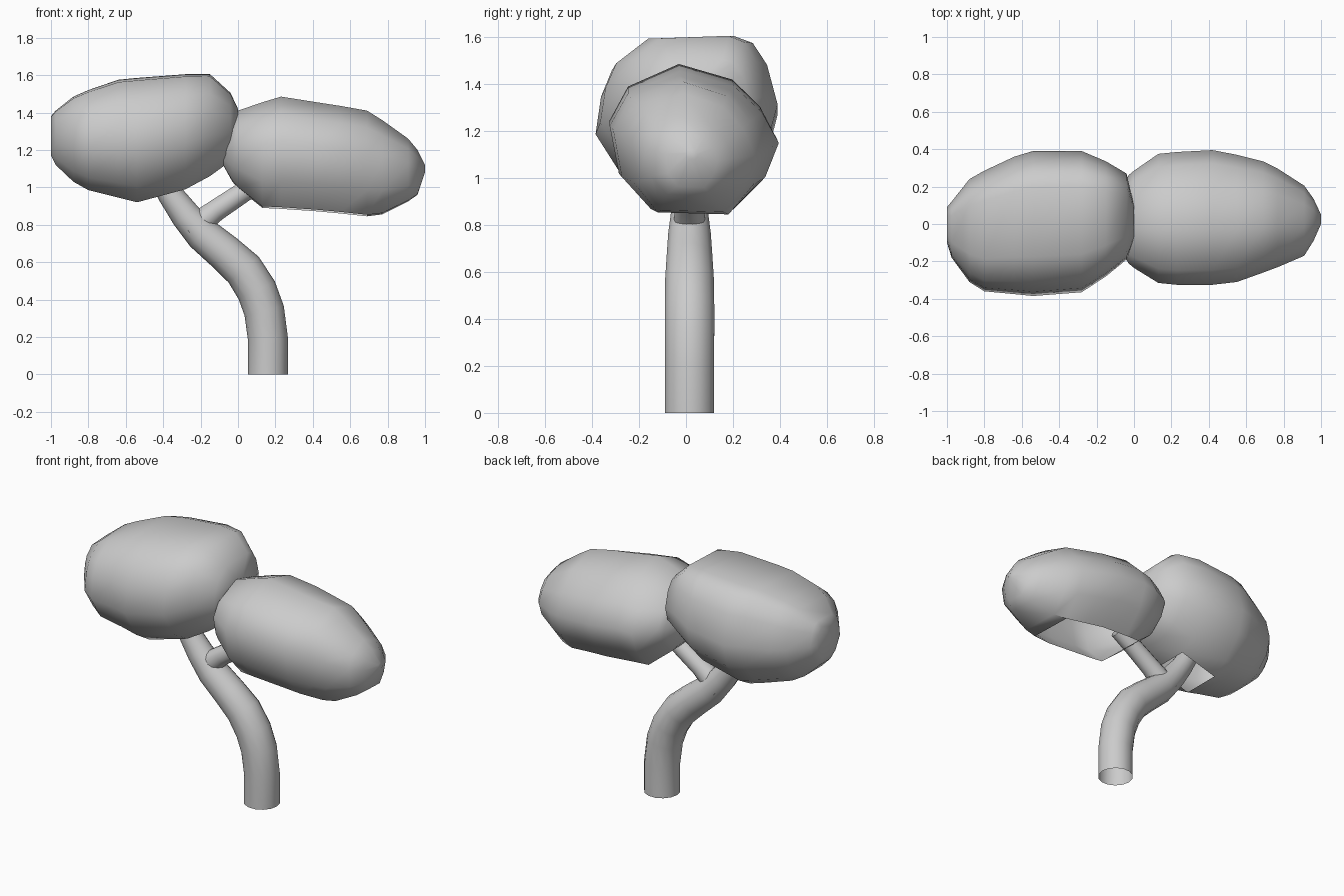
import bpy, bmesh, math

if "Cube" in bpy.data.objects:
    bpy.data.objects.remove(bpy.data.objects["Cube"])


def tube(name, points, y=0.015):
    """Open-ended round tube through (x, z, radius) points."""
    cu = bpy.data.curves.new(name, 'CURVE')
    cu.dimensions = '3D'
    cu.bevel_depth = 1.0
    cu.bevel_resolution = 5
    sp = cu.splines.new('POLY')
    sp.points.add(len(points) - 1)
    for p, (x, z, r) in zip(sp.points, points):
        p.co = (x, y, z, 1)
        p.radius = r
    ob = bpy.data.objects.new(name, cu)
    bpy.context.collection.objects.link(ob)
    bpy.ops.object.select_all(action='DESELECT')
    ob.select_set(True)
    bpy.context.view_layer.objects.active = ob
    bpy.ops.object.convert(target='MESH')
    bpy.ops.object.shade_smooth()


def foliage(name, section, rings, hole_side, hole_rings):
    """Loft a unit section through (x, ymin, ymax, zmin, zmax) rings, open underneath."""
    bm = bmesh.new()
    loops = []
    for x, y0, y1, z0, z1 in rings:
        loops.append([bm.verts.new((x, (y0 + y1) / 2 + u * (y1 - y0) / 2,
                                    (z0 + z1) / 2 + v * (z1 - z0) / 2)) for u, v in section])
    n = len(section)
    for i, (a, b) in enumerate(zip(loops, loops[1:])):
        for k in range(n):
            if k == hole_side and i in hole_rings:
                continue
            j = (k + 1) % n
            bm.faces.new((a[k], a[j], b[j], b[k]))
    bm.faces.new(loops[0][::-1])
    bm.faces.new(loops[-1])
    bmesh.ops.recalc_face_normals(bm, faces=bm.faces)
    me = bpy.data.meshes.new(name)
    bm.to_mesh(me)
    bm.free()
    ob = bpy.data.objects.new(name, me)
    bpy.context.collection.objects.link(ob)
    bpy.ops.object.select_all(action='DESELECT')
    ob.select_set(True)
    bpy.context.view_layer.objects.active = ob
    bpy.ops.object.shade_smooth_by_angle(angle=math.radians(50))


# Curved trunk and side branch
tube("trunk", [(0.16, 0, .107), (0.16, 0.19, .107), (0.14, 0.34, .108), (0.10, 0.45, .108),
               (0.03, 0.56, .106), (-0.07, 0.65, .1), (-0.19, 0.75, .093), (-0.28, 0.85, .08),
               (-0.36, 0.96, .068), (-0.43, 1.08, .06)])
tube("branch", [(-0.26, 0.76, .075), (-0.19, 0.82, .068), (-0.12, 0.875, .06),
                (0.03, 0.975, .056), (0.14, 1.04, .052)])

# Left crown
left_section = [(-1, -.2), (-.94, .28), (-.82, .62), (-.46, .96), (.5, 1), (.72, .9), (.88, .6),
                (1, .05), (.9, -.4), (.58, -.82), (.3, -1), (-.35, -1), (-.7, -.75)]
left_rings = [(-1.0, -.10, .09, 1.17, 1.38), (-.975, -.18, .12, 1.12, 1.41),
              (-.88, -.31, .24, 1.03, 1.485), (-.80, -.36, .285, .985, 1.52),
              (-.64, -.375, .36, .945, 1.575), (-.54, -.385, .39, .92, 1.585),
              (-.28, -.365, .39, .99, 1.605), (-.15, -.28, .335, 1.06, 1.605),
              (-.04, -.19, .27, 1.14, 1.505), (0.0, -.08, .1, 1.28, 1.42)]
foliage("left_crown", left_section, left_rings, 10, (5,))

# Right crown
right_section = [(-1, .2), (-.78, .68), (-.17, 1), (.47, .78), (.8, .4), (1, -.05), (.84, -.55),
                 (.48, -1), (-.53, -.97), (-.89, -.5)]
right_rings = [(-.08, -.12, .12, 1.12, 1.23), (-.03, -.21, .26, 1.03, 1.36),
               (0.0, -.235, .285, .995, 1.41), (.13, -.315, .375, .89, 1.455),
               (.23, -.325, .385, .885, 1.485), (.42, -.325, .395, .872, 1.455),
               (.55, -.31, .37, .86, 1.435), (.69, -.26, .335, .845, 1.41),
               (.77, -.23, .295, .855, 1.36), (.91, -.17, .205, .925, 1.26),
               (.96, -.09, .135, .96, 1.20), (1.0, 0, .05, 1.08, 1.12)]
foliage("right_crown", right_section, right_rings, 7, (3, 4, 5, 6))
